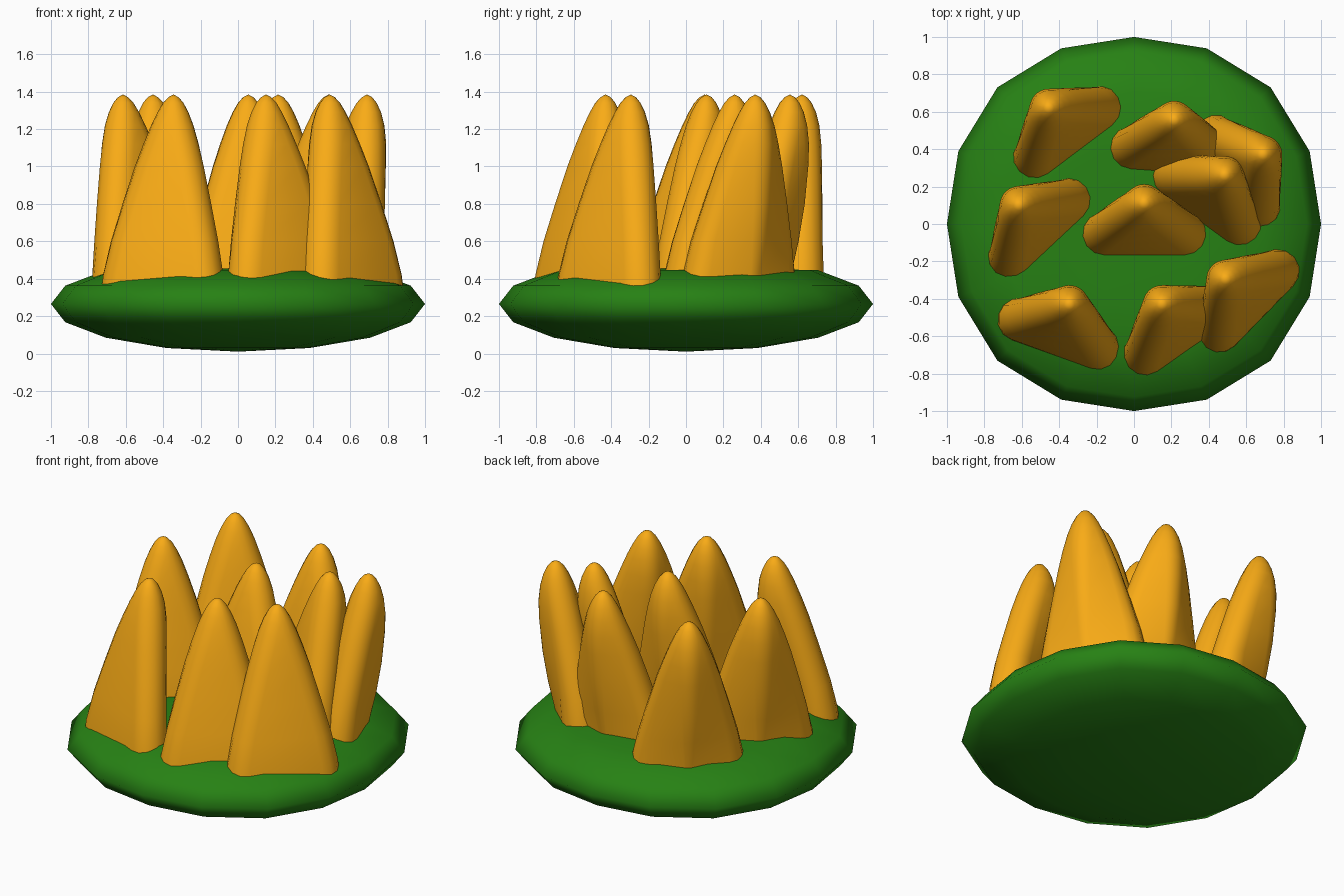
import bpy, bmesh, math
from mathutils import Vector, Matrix

if "Cube" in bpy.data.objects:
    bpy.data.objects.remove(bpy.data.objects["Cube"])


def material(name, color):
    m = bpy.data.materials.new(name)
    m.diffuse_color = color
    m.use_nodes = True
    m.node_tree.nodes["Principled BSDF"].inputs["Base Color"].default_value = m.diffuse_color
    return m


green = material("green", (0.02, 0.22, 0.007, 1))
orange = material("orange", (0.95, 0.41, 0.008, 1))

# Flattened 16-sided base, slightly fuller on the diagonals and flatter on top
bpy.ops.mesh.primitive_uv_sphere_add(segments=16, ring_count=8, radius=1, location=(0, 0, 0.265))
base = bpy.context.object
base.name = "base_mound"
for v in base.data.vertices:
    bulge = 1 + 0.033 * math.sin(2 * math.atan2(v.co.y, v.co.x)) ** 2
    v.co.x *= bulge
    v.co.y *= bulge
    v.co.z = min(v.co.z * 0.255, 0.183 + 0.1 * max(0, v.co.z * 0.255 - 0.183))
bpy.ops.object.shade_smooth()
base.data.materials.append(green)

# Spike sections: height, spread of the two end corners, back corner offset, rounding radius
LEVELS = [(0.28, 1.06, -0.13, 0.117), (0.42, 1.0, -0.11, 0.116), (0.6, 0.85, -0.065, 0.112),
          (0.8, 0.62, -0.030, 0.110), (1.0, 0.38, -0.008, 0.107), (1.12, 0.22, 0, 0.103),
          (1.22, 0.10, 0, 0.093), (1.29, 0.04, 0, 0.075), (1.34, 0.015, 0, 0.052),
          (1.37, 0.0, 0, 0.028)]
TIP = 1.385
END_X, END_Y = 0.22, -0.165
STEPS = 6


def spike(name, x, y, angle):
    bm = bmesh.new()
    rings = []
    for z, spread, back, r in LEVELS:
        ex, ey = END_X * spread, END_Y * spread
        # Slope of the two back sides decides how far each corner arc sweeps
        al = math.degrees(math.atan2(back - ey, ex)) if ex > 0 else 37
        al = max(al, 2)
        ring = []
        for cx, cy, a0, a1 in ((0, back, 90 - al, 90 + al), (-ex, ey, 90 + al, 270),
                               (ex, ey, -90, 90 - al)):
            for i in range(STEPS + 1):
                a = math.radians(a0 + (a1 - a0) * i / STEPS)
                ring.append(bm.verts.new((cx + math.cos(a) * r, cy + math.sin(a) * r, z)))
        rings.append(ring)
    n = len(rings[0])
    for lo, hi in zip(rings, rings[1:]):
        for i in range(n):
            j = (i + 1) % n
            bm.faces.new((lo[i], lo[j], hi[j], hi[i]))
    tip = bm.verts.new((0, 0, TIP))
    for i in range(n):
        bm.faces.new((rings[-1][i], rings[-1][(i + 1) % n], tip))
    bm.faces.new(rings[0][::-1])
    bmesh.ops.remove_doubles(bm, verts=bm.verts, dist=1e-4)
    bmesh.ops.recalc_face_normals(bm, faces=bm.faces)
    for f in bm.faces:
        f.smooth = len(f.verts) <= 4
    bm.transform(Matrix.Translation((x, y, 0)) @ Matrix.Rotation(math.radians(angle), 4, 'Z'))
    me = bpy.data.meshes.new(name)
    bm.to_mesh(me)
    bm.free()
    me.materials.append(orange)
    bpy.context.collection.objects.link(bpy.data.objects.new(name, me))


# Spikes: tip x, tip y, turn in degrees
SPIKES = [(-0.455, 0.62, 37), (-0.615, 0.10, 43), (0.055, 0.11, 0),
          (0.215, 0.555, -4), (0.485, 0.26, -36), (0.69, 0.37, -58),
          (-0.345, -0.43, -20), (0.15, -0.43, 34), (0.49, -0.295, 46)]
for k, s in enumerate(SPIKES):
    spike(f"spike_{k + 1}", *s)
